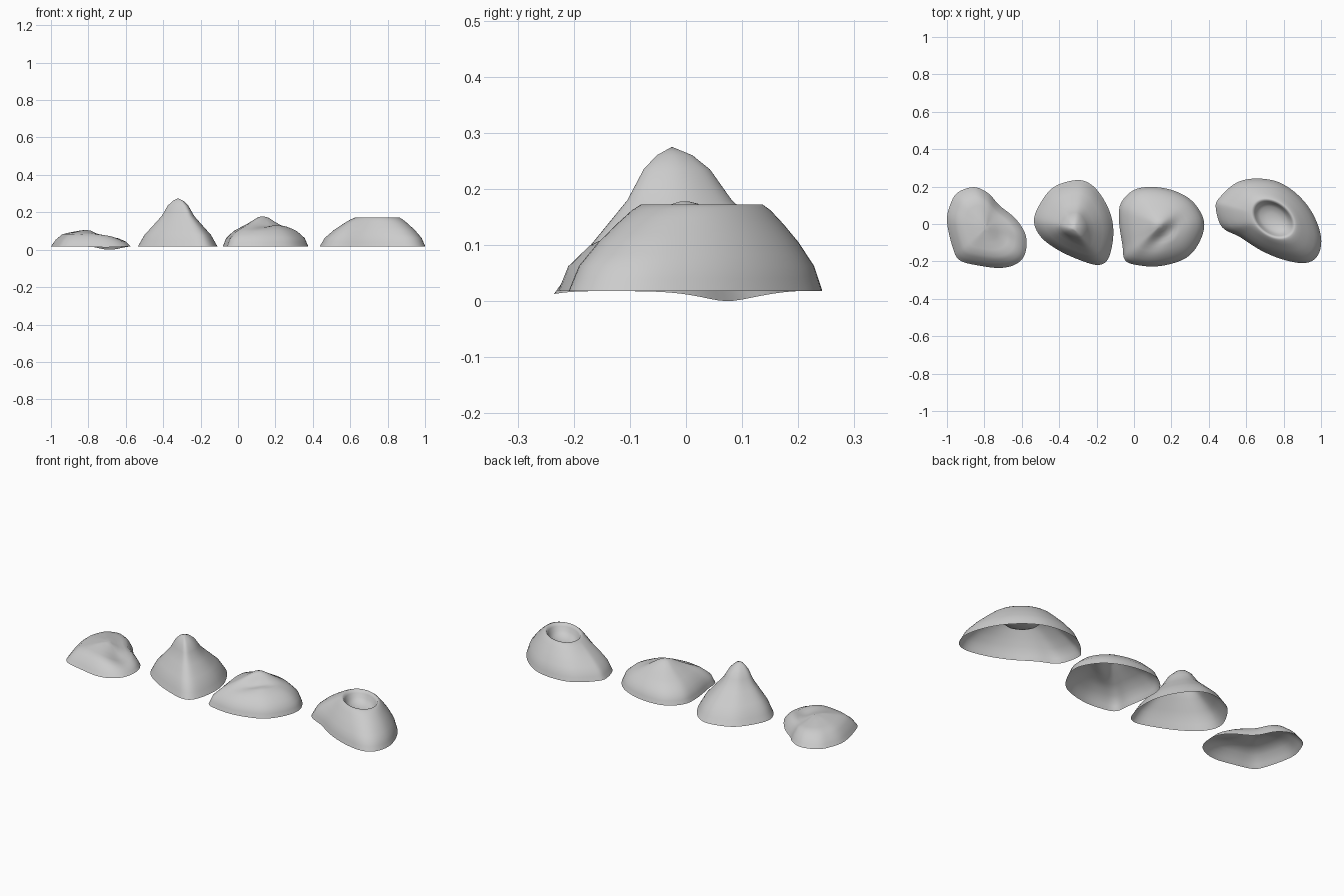
import bpy, bmesh, math
from mathutils import Vector

if "Cube" in bpy.data.objects:
    bpy.data.objects.remove(bpy.data.objects["Cube"])

SEG = 5  # subdivisions between outline points


def closed_curve(pts):
    """Smooth closed Catmull-Rom outline through a few points."""
    n, out = len(pts), []
    P = [Vector(p) for p in pts]
    for i in range(n):
        a, b, c, d = (P[(i + k) % n] for k in (-1, 0, 1, 2))
        for j in range(SEG):
            t = j / SEG
            out.append(0.5 * (2 * b + (c - a) * t + (2 * a - 5 * b + 4 * c - d) * t * t
                              + (3 * b - a - 3 * c + d) * t ** 3))
    return out


def refine(profile):
    """Halve the steps of a (scale, height) profile."""
    out = [profile[0]]
    for a, b in zip(profile, profile[1:]):
        out += [((a[0] + b[0]) / 2, (a[1] + b[1]) / 2), b]
    return out


def bump(x, y, f):
    """Stretched gaussian: (cx, cy, amount, length, width, angle)."""
    cx, cy, amt, l, w, ang = f
    dx, dy = x - cx, y - cy
    u = dx * math.cos(ang) + dy * math.sin(ang)
    v = -dx * math.sin(ang) + dy * math.cos(ang)
    return amt * math.exp(-(u / l) ** 2 - (v / w) ** 2)


def mound(name, outline, centre, profile, features=(), rim_dips=(), mouth=None, bowl=()):
    base = closed_curve(outline)
    c = Vector(centre)
    inner = []
    for p in base:
        if mouth:
            la, lb, tilt = mouth
            a = math.atan2(p.y - c.y, p.x - c.x)
            r = la * lb / math.hypot(lb * math.cos(a - tilt), la * math.sin(a - tilt))
            inner.append(c + r * Vector((math.cos(a), math.sin(a))))
        else:
            inner.append(c.copy())
    rings = []
    for s, z in refine(profile):
        if s > 0 or mouth:
            rings.append([(*(q + (p - q) * s), z, s) for p, q in zip(base, inner)])
    for s, z in bowl:
        rings.append([(*(c + (q - c) * s), z, 0) for q in inner])
    tip_z = bowl[-1][1] - 0.004 if bowl else profile[-1][1]

    def height(x, y, z, s):
        z += (1 - s ** 6) * sum(bump(x, y, f) for f in features)
        return z + sum(bump(x, y, f) for f in rim_dips)

    bm = bmesh.new()
    vr = [[bm.verts.new((x, y, height(x, y, z, s))) for x, y, z, s in r] for r in rings]
    n = len(base)
    for a, b in zip(vr, vr[1:]):
        for i in range(n):
            j = (i + 1) % n
            bm.faces.new((a[j], a[i], b[i], b[j]))
    tip = bm.verts.new((c.x, c.y, height(c.x, c.y, tip_z, 0)))
    for i in range(n):
        bm.faces.new((vr[-1][(i + 1) % n], vr[-1][i], tip))
    for f in bm.faces:
        f.smooth = True
    me = bpy.data.meshes.new(name)
    bm.to_mesh(me)
    bm.free()
    ob = bpy.data.objects.new(name, me)
    bpy.context.collection.objects.link(ob)
    return ob


# Low mound with a shoulder on its right and a lifted-off, dipping rim
mound("low_mound",
      [(-1, .015), (-.98, .11), (-.94, .17), (-.855, .197), (-.78, .165), (-.72, .10),
       (-.63, .025), (-.578, -.065), (-.583, -.16), (-.63, -.214), (-.715, -.235),
       (-.83, -.222), (-.93, -.195), (-.968, -.13)],
      (-.79, -.02),
      [(1, .018), (.88, .053), (.71, .083), (.38, .1), (.18, .112), (0, .12)],
      features=[(-.69, -.07, -.036, .13, .07, -.7)],
      rim_dips=[(-.69, .07, -.018, .1, .08, -.8), (-.7, -.26, -.006, .12, .06, 0)])

# Tall peak with a rounded knob
mound("peak_mound",
      [(-.535, .015), (-.503, .107), (-.428, .198), (-.305, .235), (-.225, .208),
       (-.16, .128), (-.118, .027), (-.112, -.08), (-.139, -.187), (-.193, -.219),
       (-.289, -.193), (-.406, -.139), (-.497, -.07)],
      (-.32, -.025),
      [(1, .018), (.84, .078), (.62, .13), (.41, .18), (.26, .235), (.14, .26), (0, .275)])

# Mound with a slanting ridge beside a groove
mound("ridge_mound",
      [(-.08, .016), (-.07, .112), (0, .182), (.102, .198), (.219, .176), (.316, .118),
       (.374, .016), (.353, -.09), (.278, -.182), (.139, -.225), (.021, -.22),
       (-.048, -.193), (-.062, -.112)],
      (.14, -.01),
      [(1, .018), (.92, .062), (.74, .1), (.5, .128), (.33, .146), (.15, .165), (0, .172)],
      features=[(.165, -.055, -.026, .09, .035, .72), (.13, .0, .01, .09, .04, .72)])

# Crater mound with a closed bowl
mound("crater_mound",
      [(.437, .09), (.46, .144), (.545, .219), (.647, .243), (.77, .225), (.877, .155),
       (.957, .053), (1, -.07), (.984, -.166), (.92, -.208), (.807, -.193),
       (.684, -.144), (.567, -.07), (.47, -.016)],
      (.745, .028),
      [(1, .018), (.86, .063), (.6, .105), (.35, .137), (.13, .162), (0, .172)],
      mouth=(.132, .092, math.radians(-38)),
      bowl=[(.92, .172), (.84, .158), (.75, .138), (.6, .12), (.3, .11)])
